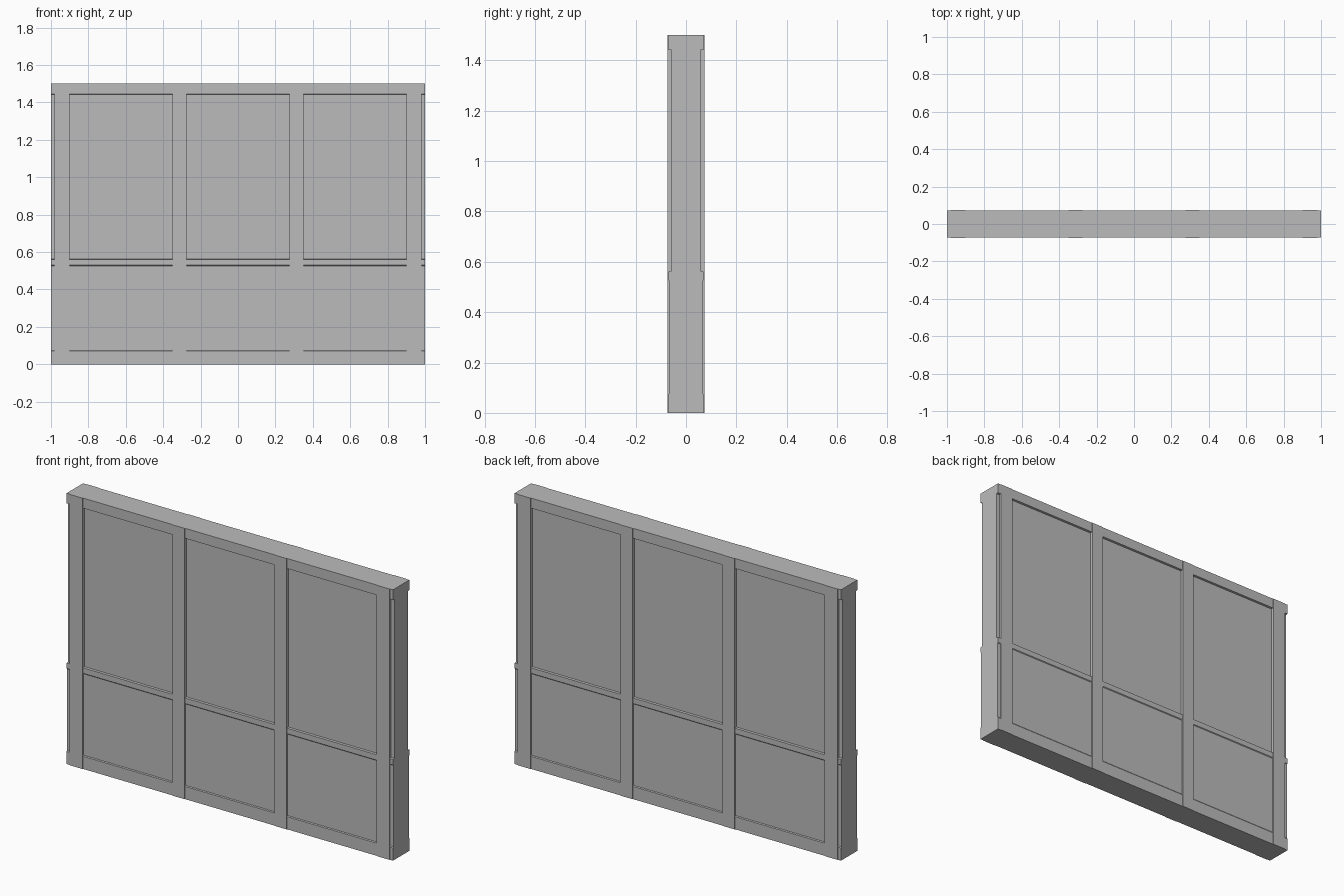
import bpy
import bmesh

cube = bpy.data.objects.get("Cube")
if cube:
    bpy.data.objects.remove(cube, do_unlink=True)

HEIGHT = 1.5
POST, RAIL, LOWER, UPPER = 0.074, 0.0715, 0.068, 0.06  # half depths

grey = bpy.data.materials.new("plain_grey")
grey.use_nodes = True
colour = (0.5, 0.5, 0.5, 1)
grey.diffuse_color = colour
grey.node_tree.nodes["Principled BSDF"].inputs["Base Color"].default_value = colour


def extrude_profile(name, half, x0, x1):
    """Mirror a (half depth, z) profile to both sides and extrude it along x."""
    outline = [(y, z) for y, z in half] + [(-y, z) for y, z in reversed(half)]
    bm = bmesh.new()
    face = bm.faces.new([bm.verts.new((x0, y, z)) for y, z in outline])
    result = bmesh.ops.extrude_face_region(bm, geom=[face])
    moved = [v for v in result["geom"] if isinstance(v, bmesh.types.BMVert)]
    bmesh.ops.translate(bm, verts=moved, vec=(x1 - x0, 0, 0))
    bmesh.ops.recalc_face_normals(bm, faces=bm.faces)
    mesh = bpy.data.meshes.new(name)
    bm.to_mesh(mesh)
    bm.free()
    mesh.materials.append(grey)
    bpy.context.collection.objects.link(bpy.data.objects.new(name, mesh))


# Cross-section of a bay: bottom rail, lower panel, middle rail, upper panel, top rail
bay_profile = [
    (RAIL, 0), (RAIL, 0.07), (LOWER, 0.075),
    (LOWER, 0.526), (RAIL, 0.53), (RAIL, 0.56),
    (UPPER, 0.562), (UPPER, 1.442), (RAIL, 1.444), (RAIL, HEIGHT),
]
post_profile = [(POST, 0), (POST, HEIGHT)]

# Four full-height posts, with bays between them and narrow strips at both ends
posts = [("right_end_post", -0.98, -0.9), ("right_middle_post", -0.35, -0.275),
         ("left_middle_post", 0.275, 0.35), ("left_end_post", 0.9, 0.98)]
for name, x0, x1 in posts:
    extrude_profile(name, post_profile, x0, x1)

bay_names = ["right_end_strip", "right_bay", "centre_bay", "left_bay", "left_end_strip"]
starts = [-1] + [p[2] for p in posts]
ends = [p[1] for p in posts] + [1]
for name, x0, x1 in zip(bay_names, starts, ends):
    extrude_profile(name, bay_profile, x0, x1)
